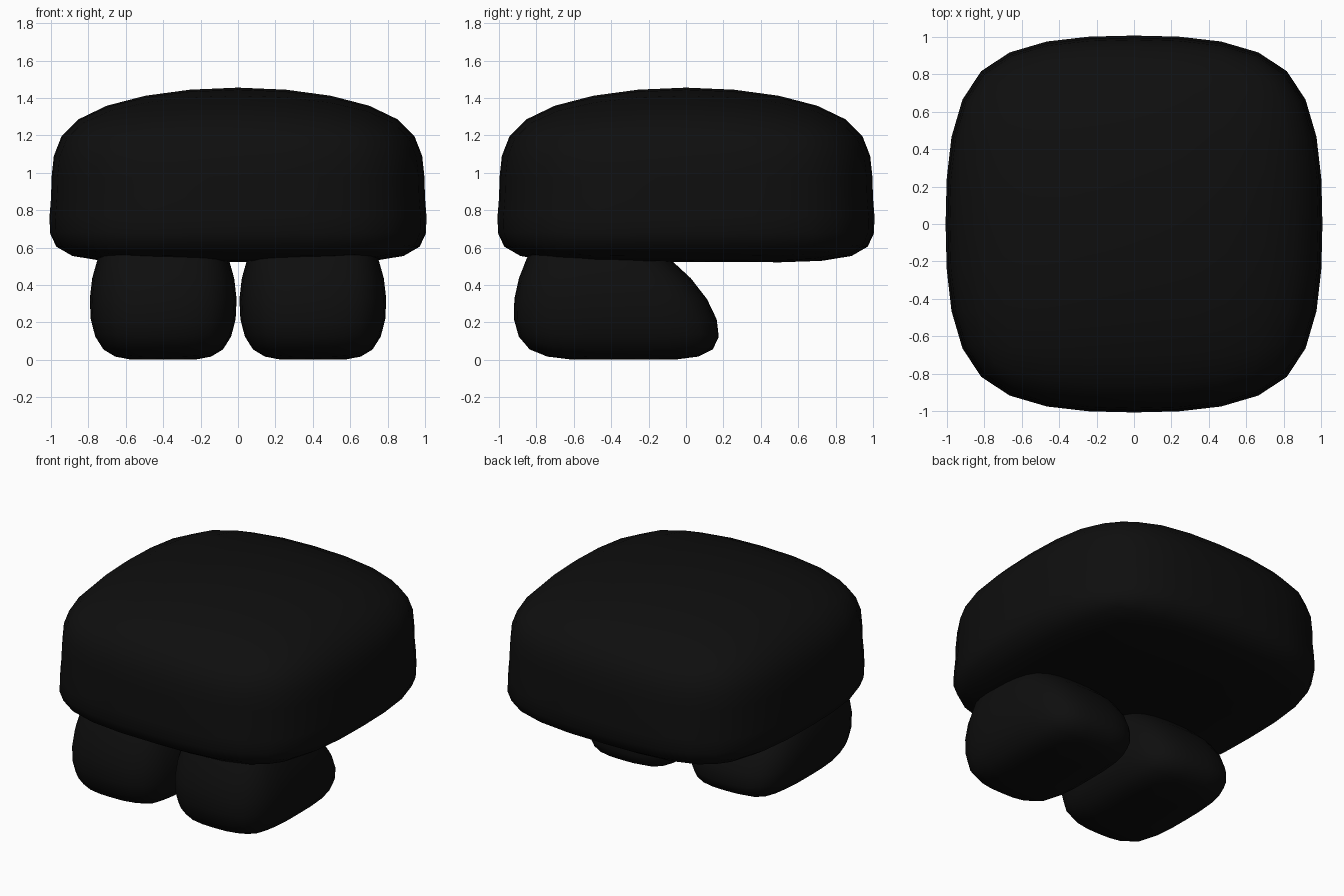
import bpy, bmesh

cube = bpy.data.objects.get("Cube")
if cube:
    bpy.data.objects.remove(cube, do_unlink=True)

black = bpy.data.materials.new("soft black")
black.use_nodes = True
colour = (0.0045, 0.0045, 0.0045, 1)
black.diffuse_color = colour
black.node_tree.nodes["Principled BSDF"].inputs["Base Color"].default_value = colour

CORNER = 0.94  # corners pulled in slightly from the edge midpoints


def soft_block(name, layers, centre=(0, 0)):
    """Smooth block from a 3x3x3 cage.
    Layers, bottom to top: half width, front depth, back depth,
    edge z, corner z, centre z."""
    bm = bmesh.new()
    bmesh.ops.create_cube(bm, size=2)
    bmesh.ops.subdivide_edges(bm, edges=bm.edges[:], cuts=1, use_grid_fill=True)
    for v in bm.verts:
        i, j, k = (round(c) for c in v.co)
        half, front, back, z_edge, z_corner, z_centre = layers[k + 1]
        s = CORNER if i and j else 1
        z = z_corner if i and j else z_edge if i or j else z_centre
        # middle of each row sits halfway between its front and back
        y = {-1: -front * s, 0: (back - front) / 2, 1: back * s}[j]
        v.co = (centre[0] + i * half * s, centre[1] + y, z)
    mesh = bpy.data.meshes.new(name)
    bm.to_mesh(mesh)
    bm.free()
    mesh.materials.append(black)
    for p in mesh.polygons:
        p.use_smooth = True
    obj = bpy.data.objects.new(name, mesh)
    bpy.context.collection.objects.link(obj)
    sub = obj.modifiers.new("Smooth", "SUBSURF")
    sub.levels = sub.render_levels = 2
    return obj


# Wide domed body with a flat underside
soft_block("body", [
    (1.107, 1.107, 1.107, 0.48, 0.483, 0.591),
    (0.988, 0.988, 0.988, 0.851, 0.851, 0.851),
    (1.061, 1.061, 1.061, 1.35, 1.308, 1.597),
])

# Two stubby feet under the front, sloping up into the body at the back
for name, x in (("left_foot", 0.4), ("right_foot", -0.4)):
    soft_block(name, [
        (0.38, 0.587, 0.643, -0.036, -0.036, 0.056),
        (0.436, 0.593, 0.48, 0.45, 0.45, 0.45),
        (0.20, 0.306, -0.2, 0.85, 0.85, 0.88),
    ], (x, -0.36))
